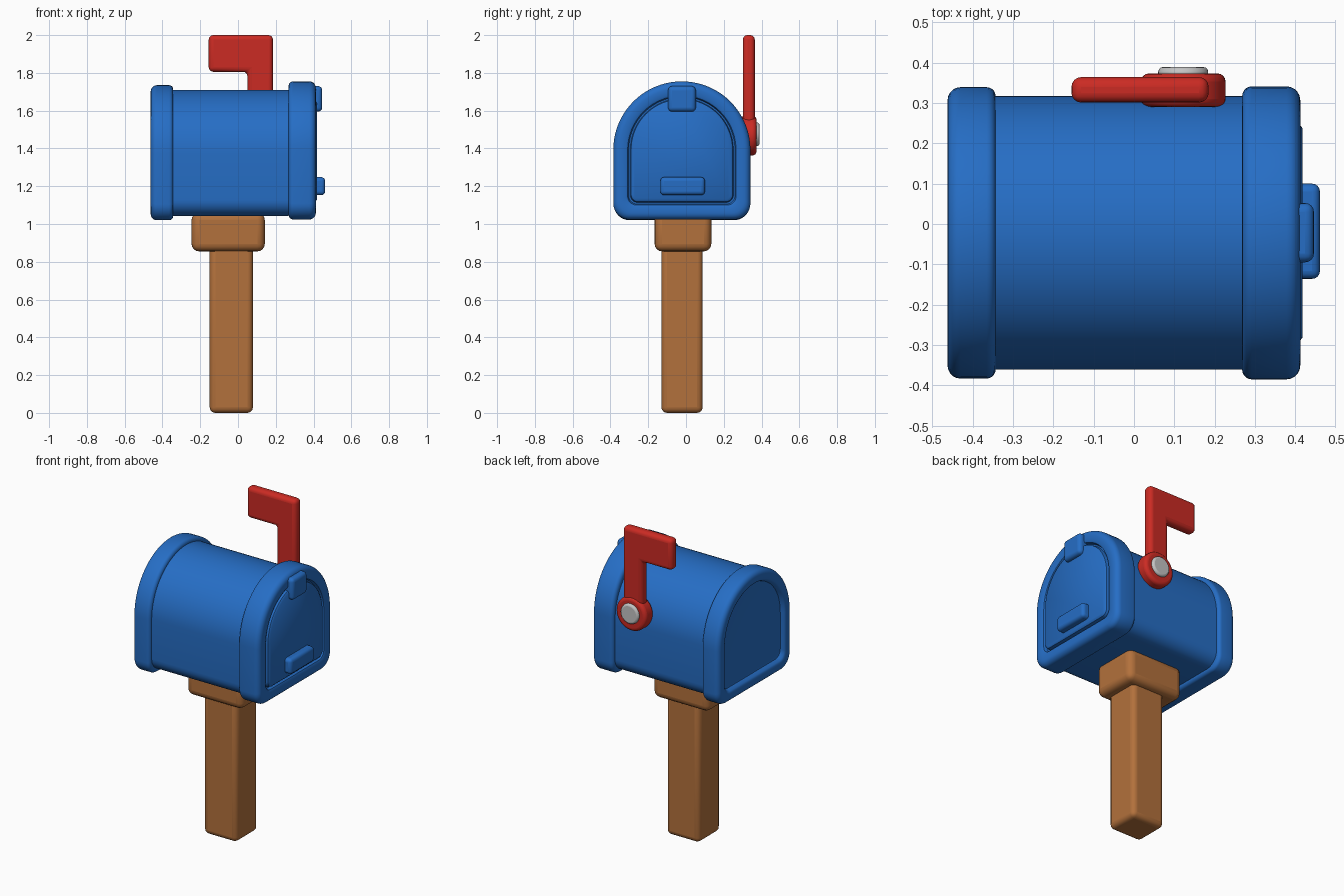
import bpy, bmesh, math
from mathutils import Vector

if "Cube" in bpy.data.objects:
    bpy.data.objects.remove(bpy.data.objects["Cube"])


def material(name, rgb):
    m = bpy.data.materials.new(name)
    m.diffuse_color = (*rgb, 1)
    m.use_nodes = True
    m.node_tree.nodes["Principled BSDF"].inputs["Base Color"].default_value = m.diffuse_color
    return m


BLUE = material("blue paint", (0.019, 0.155, 0.56))
RED = material("red paint", (0.60, 0.024, 0.017))
WOOD = material("warm wood", (0.45, 0.165, 0.045))
GREY = material("grey metal", (0.55, 0.55, 0.55))


def finish(bm, name, mat, bevel=0.0, segments=4):
    bmesh.ops.recalc_face_normals(bm, faces=bm.faces)
    me = bpy.data.meshes.new(name)
    bm.to_mesh(me)
    bm.free()
    me.materials.append(mat)
    ob = bpy.data.objects.new(name, me)
    bpy.context.collection.objects.link(ob)
    if bevel:
        mod = ob.modifiers.new("rounding", 'BEVEL')
        mod.width, mod.segments = bevel, segments
        mod.limit_method, mod.angle_limit = 'ANGLE', math.radians(40)
    bpy.ops.object.select_all(action='DESELECT')
    ob.select_set(True)
    bpy.context.view_layer.objects.active = ob
    bpy.ops.object.shade_smooth_by_angle(angle=math.radians(40))
    return ob


def box(name, mat, x, y, z, bevel):
    bm = bmesh.new()
    bmesh.ops.create_cube(bm, size=1)
    for v in bm.verts:
        v.co = Vector([(a + b) / 2 + c * (b - a) for (a, b), c in zip((x, y, z), v.co)])
    return finish(bm, name, mat, bevel)


def prism(name, mat, pts, y0, y1, bevel, segments=4):
    """Extrude an x/z outline along y."""
    bm = bmesh.new()
    f = bm.faces.new([bm.verts.new((px, y0, pz)) for px, pz in pts])
    ext = bmesh.ops.extrude_face_region(bm, geom=[f])
    for v in ext["geom"]:
        if isinstance(v, bmesh.types.BMVert):
            v.co.y = y1
    return finish(bm, name, mat, bevel, segments)


def circle(cx, cz, r, n=40):
    return [(cx + r * math.cos(2 * math.pi * i / n), cz + r * math.sin(2 * math.pi * i / n))
            for i in range(n)]


def arch(half, bottom, inset, yc=-0.022, corner=0.085):
    """Round-topped mailbox outline (y, z) with rounded lower corners."""
    top, h, b = bottom[1], half - inset, bottom[0] + inset
    centre, r = top - half, max(corner - inset * 0.5, 0.03)
    pts = [(yc + h * math.cos(math.pi * i / 40), centre + h * math.sin(math.pi * i / 40))
           for i in range(41)]
    for side, start in ((-1, math.pi), (1, 1.5 * math.pi)):
        for i in range(9):
            a = start + i * math.pi / 16
            pts.append((yc + side * (h - r) + r * math.cos(a), b + r + r * math.sin(a)))
    return pts


# Housing: one loft from the recessed back, over both rims, to the door panel
BACK, MID, FRONT = (0.361, (1.02, 1.735)), (0.339, (1.043, 1.71)), (0.363, (1.024, 1.755))


def rounded(x0, x1, r, flip=False):
    """Fillet steps (x, inset) going outwards from x0, or inwards to x1."""
    out = []
    for i in range(6):
        a = i / 5 * math.pi / 2
        if flip:
            out.append((x1 - r + r * math.sin(a), r - r * math.cos(a)))
        else:
            out.append((x0 + r - r * math.cos(a), r - r * math.sin(a)))
    return out


sections = [(BACK, -0.435, 0.085), (BACK, -0.437, 0.078), (BACK, -0.456, 0.068), (BACK, -0.462, 0.058)]
sections += [(BACK, x, d) for x, d in rounded(-0.462, 0, 0.032)]
sections += [(BACK, x, d) for x, d in rounded(0, -0.343, 0.022, True)]
sections += [(MID, -0.343, 0), (MID, 0.268, 0)]
sections += [(FRONT, x, d) for x, d in rounded(0.268, 0, 0.024)]
sections += [(FRONT, x, d) for x, d in rounded(0, 0.412, 0.034, True)]
sections += [(FRONT, 0.412, 0.066), (FRONT, 0.407, 0.076), (FRONT, 0.388, 0.082), (FRONT, 0.388, 0.09),
             (FRONT, 0.41, 0.094), (FRONT, 0.418, 0.104)]
bm = bmesh.new()
rings = [[bm.verts.new((x, y, z)) for y, z in arch(s[0], s[1], d)] for s, x, d in sections]
for a, b in zip(rings, rings[1:]):
    for i in range(len(a)):
        j = (i + 1) % len(a)
        bm.faces.new((a[i], a[j], b[j], b[i]))
bm.faces.new(rings[0])
bm.faces.new(rings[-1])
finish(bm, "mailbox_housing", BLUE)

# Door latch and handle
box("door_latch", BLUE, (0.36, 0.446), (-0.095, 0.052), (1.595, 1.73), 0.022)
box("door_handle", BLUE, (0.39, 0.461), (-0.136, 0.1), (1.153, 1.248), 0.02)

# Post and collar
box("post", WOOD, (-0.15, 0.079), (-0.13, 0.088), (0, 0.9), 0.03)
box("post_collar", WOOD, (-0.246, 0.142), (-0.166, 0.134), (0.855, 1.06), 0.04)

# Flag with round pivot and bolt
prism("flag", RED, [(0.05, 1.42), (0.185, 1.42), (0.185, 2.0), (-0.155, 2.0), (-0.155, 1.806), (0.05, 1.806)],
      0.301, 0.364, 0.024)
prism("flag_pivot", RED, circle(0.122, 1.468, 0.105), 0.29, 0.373, 0.02)
prism("flag_bolt", GREY, circle(0.122, 1.475, 0.062), 0.36, 0.389, 0.012, 3)
